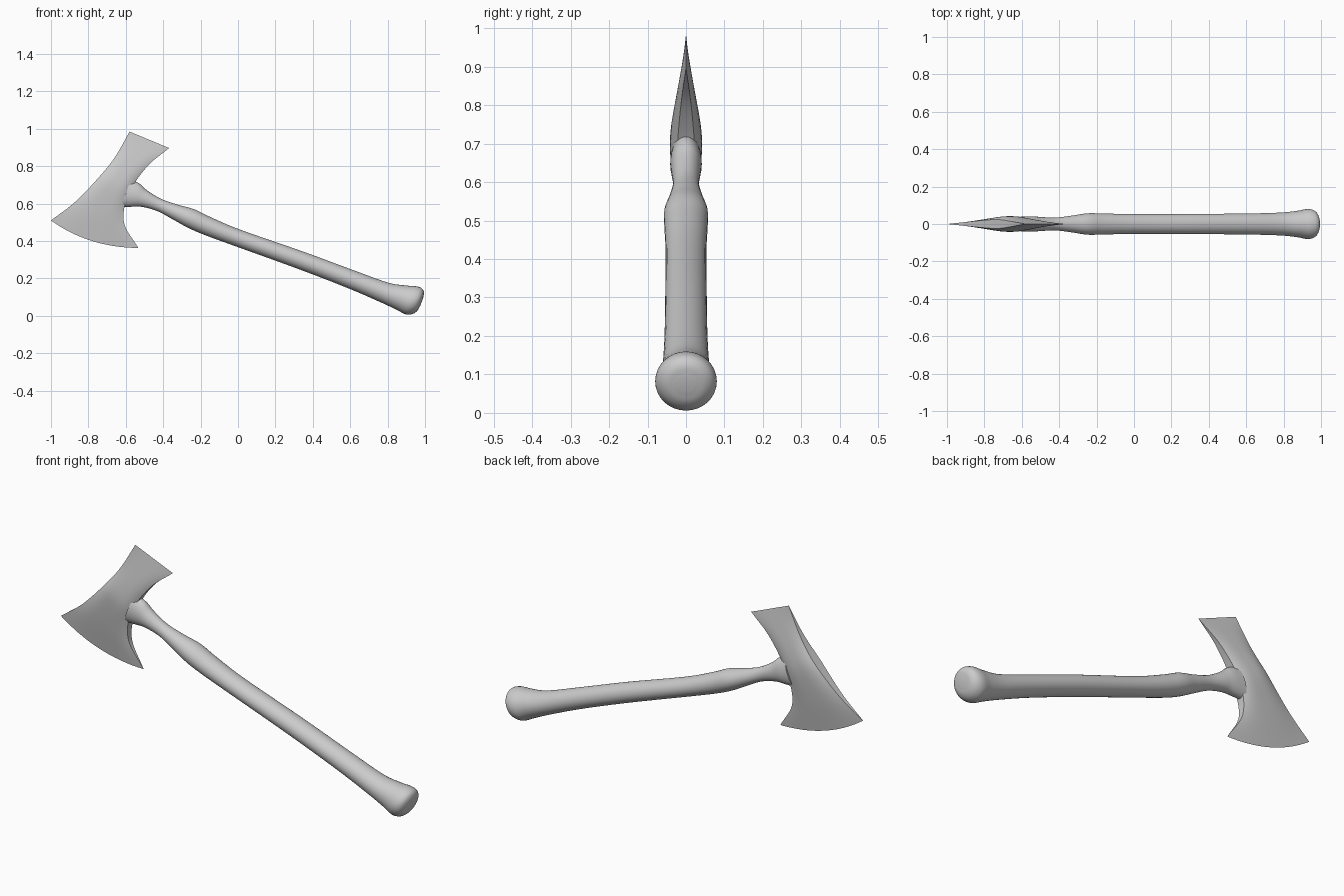
import bpy, bmesh, math
from mathutils import Vector

if "Cube" in bpy.data.objects:
    bpy.data.objects.remove(bpy.data.objects["Cube"])


def spline(pts, t):
    """Smooth interpolation through points of any dimension, t in 0..1."""
    n = len(pts) - 1
    i = min(int(t * n), n - 1)
    f = t * n - i
    b, c = Vector(pts[i]), Vector(pts[i + 1])
    a = Vector(pts[i - 1]) if i > 0 else 2 * b - c
    d = Vector(pts[i + 2]) if i + 2 <= n else 2 * c - b
    return 0.5 * (2 * b + (c - a) * f + (2 * a - 5 * b + 4 * c - d) * f**2
                  + (3 * b - a - 3 * c + d) * f**3)


def loft(name, rings, caps, angle):
    """Skin a list of closed rings into one smooth-shaded object."""
    bm = bmesh.new()
    rows = [[bm.verts.new(p) for p in ring] for ring in rings]
    k = len(rows[0])
    for r0, r1 in zip(rows, rows[1:]):
        for j in range(k):
            bm.faces.new((r0[j], r0[(j + 1) % k], r1[(j + 1) % k], r1[j]))
    if caps:
        bm.faces.new(rows[0])
        bm.faces.new(rows[-1])
    bmesh.ops.remove_doubles(bm, verts=bm.verts, dist=1e-5)
    bmesh.ops.recalc_face_normals(bm, faces=bm.faces)
    mesh = bpy.data.meshes.new(name)
    bm.to_mesh(mesh)
    bm.free()
    ob = bpy.data.objects.new(name, mesh)
    bpy.context.collection.objects.link(ob)
    bpy.ops.object.select_all(action='DESELECT')
    ob.select_set(True)
    bpy.context.view_layer.objects.active = ob
    bpy.ops.object.shade_smooth_by_angle(angle=math.radians(angle))
    return ob


# Axe head: stations run from the wide lower bit to the narrow upper bit
outer = [(-1, .51), (-.87, .61), (-.74, .745), (-.655, .853), (-.58, .985)]
inner = [(-.533, .363), (-.61, .50), (-.585, .65), (-.487, .797), (-.368, .897)]
STATIONS, ACROSS = 32, 16
rings = []
for i in range(STATIONS + 1):
    t = i / STATIONS
    L, R = spline(outer, t), spline(inner, t)
    # the lower cutting edge bows outward
    bow = Vector((-.015, -.036)) * max(0, 1 - 2 * t) ** 1.5
    h = .048 * (1 - math.sqrt((2 * t - 1) ** 2 + .02)
                + (math.sqrt(1.02) - 1))
    front, back = [], []
    for j in range(ACROSS + 1):
        s = 2 * j / ACROSS - 1
        p = L.lerp(R, (s + 1) / 2) + bow * (1 - s * s)
        y = h * (1 - .42 * abs(s) ** 3)
        front.append((p.x, -y, p.y))
        back.append((p.x, y, p.y))
    rings.append(front + back[::-1])
loft("axe_head", rings, False, 40)

# Handle: x, z, half depth (y), half width across the shaft
stations = [(-.60, .655, .040, .078), (-.55, .645, .041, .066),
            (-.50, .626, .038, .046), (-.42, .592, .034, .034),
            (-.33, .553, .045, .042), (-.25, .520, .057, .052),
            (-.16, .479, .056, .050), (0, .416, .053, .046),
            (.33, .299, .054, .048), (.60, .197, .056, .050),
            (.78, .126, .061, .056), (.87, .098, .070, .069),
            (.925, .083, .080, .080), (.958, .078, .074, .073),
            (.976, .075, .053, .052), (.982, .074, .022, .022)]
STEPS, SIDES = 90, 32
rings = []
for i in range(STEPS + 1):
    t = i / STEPS
    x, z, ry, rn = spline(stations, t)
    d = Vector((.94, -.35)).normalized()
    nx, nz = -d.y, d.x
    ring = []
    for j in range(SIDES):
        a = 2 * math.pi * j / SIDES
        u = rn * math.sin(a)
        ring.append((x + nx * u, ry * math.cos(a), z + nz * u))
    rings.append(ring)
loft("handle", rings, True, 60)
